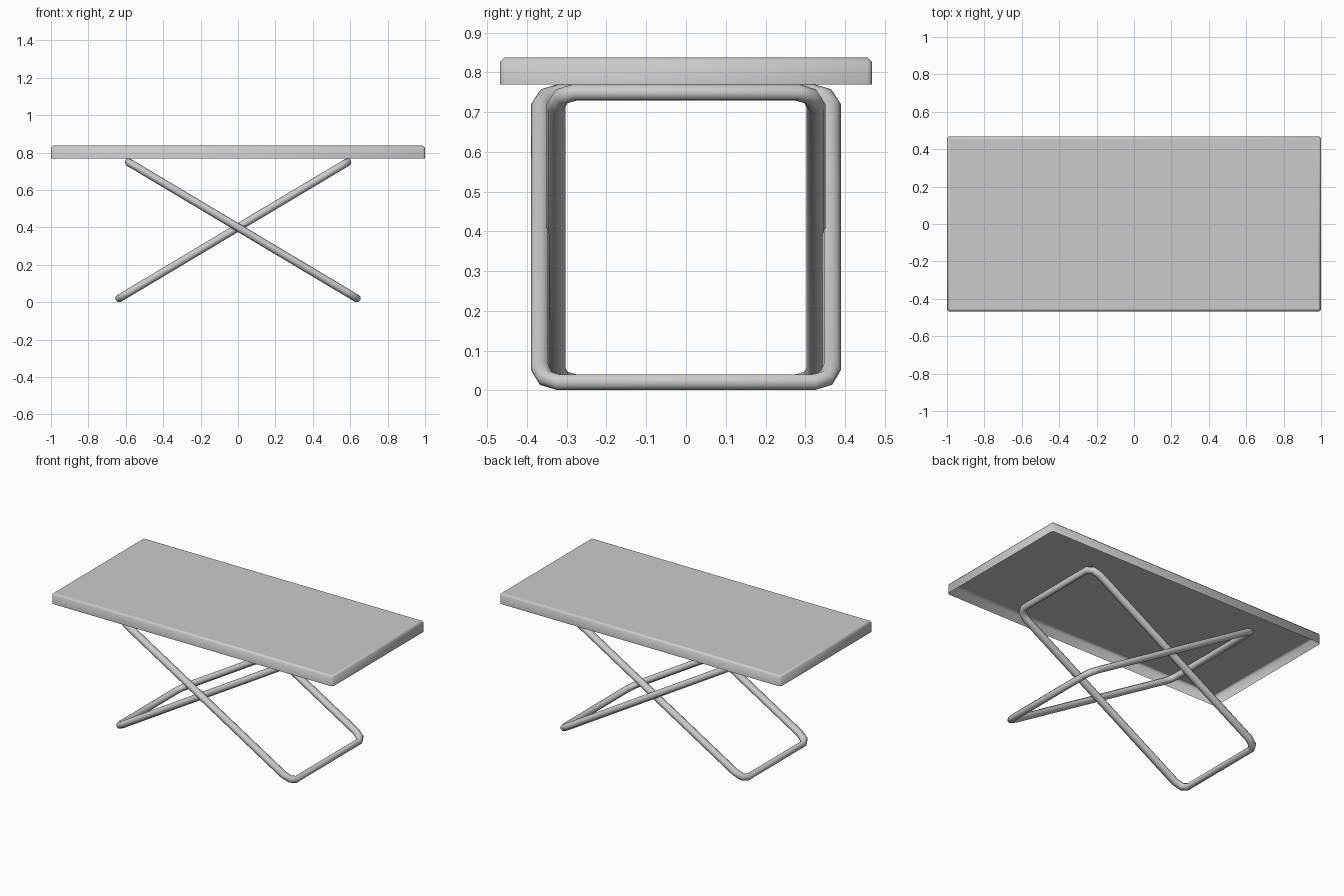
import bpy
import bmesh
from math import sin, cos, pi, radians

if "Cube" in bpy.data.objects:
    bpy.data.objects.remove(bpy.data.objects["Cube"], do_unlink=True)

grey = bpy.data.materials.new("light grey")
grey.use_nodes = True
colour = (0.6, 0.6, 0.6, 1)
grey.diffuse_color = colour
grey.node_tree.nodes["Principled BSDF"].inputs["Base Color"].default_value = colour


def finish(obj, angle):
    """Turn the object into a mesh, give it the material and smooth it."""
    bpy.ops.object.select_all(action="DESELECT")
    obj.select_set(True)
    bpy.context.view_layer.objects.active = obj
    if obj.type == "CURVE":
        bpy.ops.object.convert(target="MESH")
        obj = bpy.context.object
        bpy.ops.object.transform_apply(location=False, rotation=False, scale=True)
    obj.data.materials.clear()
    obj.data.materials.append(grey)
    bpy.ops.object.shade_smooth_by_angle(angle=radians(angle))


def tabletop(length, width, bottom, top):
    """Shell open underneath, with softened upright corners and top rim."""
    bm = bmesh.new()
    bmesh.ops.create_cube(bm, size=1)
    underside = [f for f in bm.faces if f.normal.z < -0.5]
    bmesh.ops.delete(bm, geom=underside, context="FACES_ONLY")
    rim = [e for e in bm.edges if any(v.co.z > 0 for v in e.verts)]
    for v in bm.verts:
        v.co.x *= length
        v.co.y *= width
        v.co.z = top if v.co.z > 0 else bottom
    bmesh.ops.bevel(bm, geom=rim, offset=0.011, segments=1, affect="EDGES")
    # narrow border that keeps the top surface flat when smoothed
    bm.normal_update()
    surface = max(bm.faces, key=lambda f: f.calc_area())
    bmesh.ops.inset_region(bm, faces=[surface], thickness=0.004)
    mesh = bpy.data.meshes.new("tabletop")
    bm.to_mesh(mesh)
    bm.free()
    obj = bpy.data.objects.new("tabletop", mesh)
    bpy.context.collection.objects.link(obj)
    finish(obj, 60)


def leg_frame(name, side, half_width):
    """Closed tube loop sloping from the floor on one side to the top on the other."""
    foot, head = (side * 0.636, 0.0205), (side * -0.586, 0.7495)
    bend_y, bend_t = 0.047, 0.046
    widen = 1.17  # the tube is slightly oval across the table
    points = []
    # two-segment bends at the four corners
    for k, (sy, st) in enumerate([(1, 1), (-1, 1), (-1, -1), (1, -1)]):
        angles = [0, pi / 4, pi / 2] if k % 2 == 0 else [pi / 2, pi / 4, 0]
        for a in angles:
            y = sy * (half_width - bend_y * (1 - cos(a))) / widen
            t = 0.5 + st * (0.5 - bend_t * (1 - sin(a)))
            points.append((foot[0] + (head[0] - foot[0]) * t, y,
                           foot[1] + (head[1] - foot[1]) * t))
    curve = bpy.data.curves.new(name, "CURVE")
    curve.dimensions = "3D"
    curve.bevel_depth = 0.021
    curve.bevel_resolution = 2
    spline = curve.splines.new("POLY")
    spline.points.add(len(points) - 1)
    for p, co in zip(spline.points, points):
        p.co = (*co, 1)
    spline.use_cyclic_u = True
    obj = bpy.data.objects.new(name, curve)
    obj.scale.y = widen
    bpy.context.collection.objects.link(obj)
    finish(obj, 60)


tabletop(2.0, 0.936, 0.77, 0.837)
leg_frame("outer_leg_frame", 1, 0.366)
leg_frame("inner_leg_frame", -1, 0.327)
